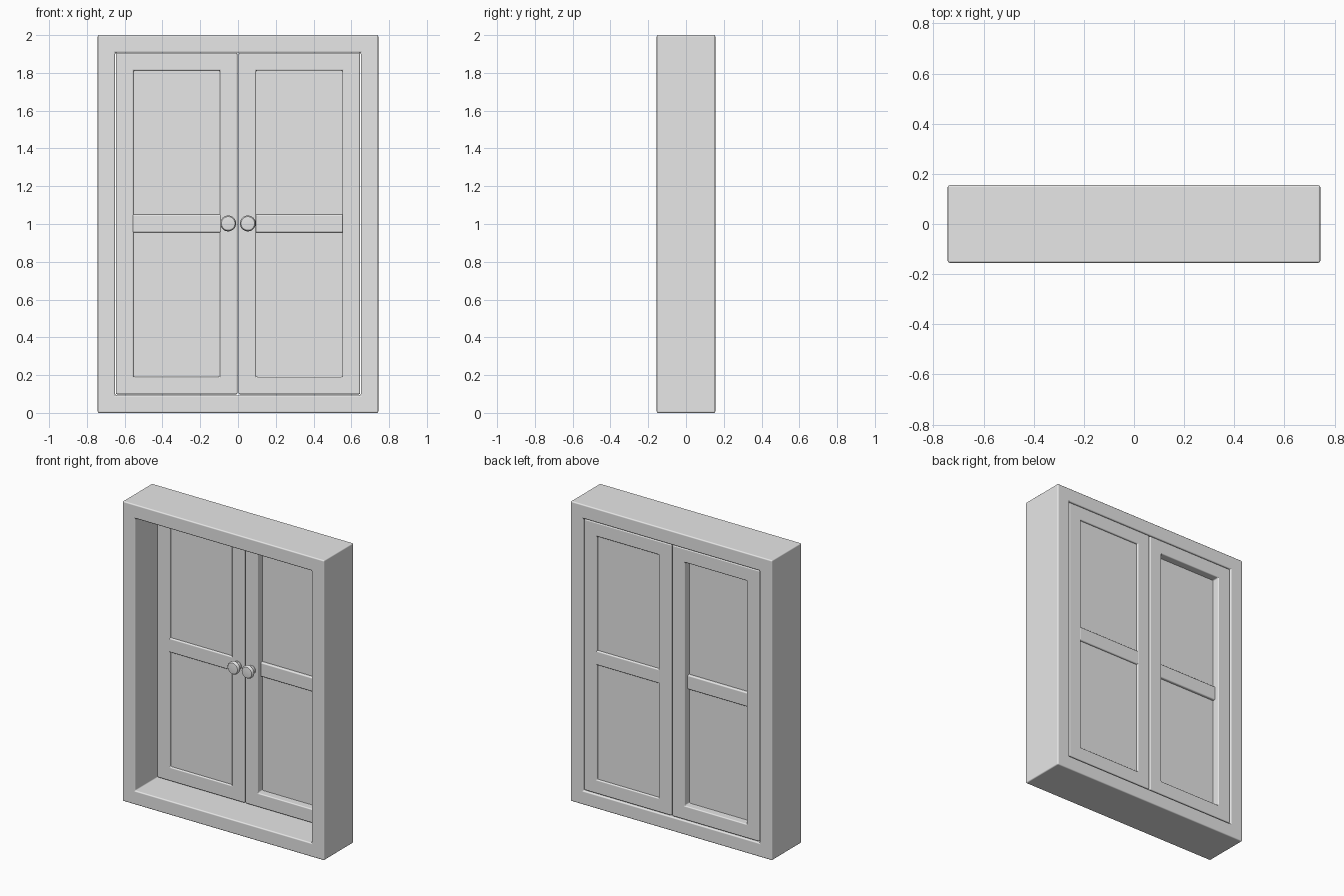
import bpy, bmesh, math
from mathutils import Matrix

cube = bpy.data.objects.get("Cube")
if cube:
    bpy.data.objects.remove(cube, do_unlink=True)

grey = bpy.data.materials.new("light grey")
grey.use_nodes = True
COLOUR = (0.8, 0.8, 0.8, 1)
grey.diffuse_color = COLOUR
grey.node_tree.nodes["Principled BSDF"].inputs["Base Color"].default_value = COLOUR


def finish(bm, name, bevel=0.0):
    """Turn a bmesh into a softly bevelled, smooth shaded object."""
    bmesh.ops.recalc_face_normals(bm, faces=bm.faces[:])
    mesh = bpy.data.meshes.new(name)
    bm.to_mesh(mesh)
    bm.free()
    mesh.materials.append(grey)
    obj = bpy.data.objects.new(name, mesh)
    bpy.context.collection.objects.link(obj)
    bpy.ops.object.select_all(action='DESELECT')
    obj.select_set(True)
    bpy.context.view_layer.objects.active = obj
    bpy.ops.object.shade_smooth_by_angle(angle=math.radians(40))
    if bevel:
        mod = obj.modifiers.new("soft edges", 'BEVEL')
        mod.width = bevel
        mod.segments = 3
        mod.limit_method = 'ANGLE'
        mod.harden_normals = True
    return obj


def box(name, x, y, z, bevel=0.0):
    """Box from (low, high) ranges on each axis."""
    bm = bmesh.new()
    bmesh.ops.create_cube(bm, size=1)
    for v in bm.verts:
        v.co = [r[0] if c < 0 else r[1] for c, r in zip(v.co, (x, y, z))]
    return finish(bm, name, bevel)


def border(name, x, y, z, width, bevel):
    """Mitred rectangular frame with an open centre."""
    bm = bmesh.new()
    loops = []
    for inset, depth in ((0, y[0]), (width, y[0]), (width, y[1]), (0, y[1])):
        x0, x1 = x[0] + inset, x[1] - inset
        z0, z1 = z[0] + inset, z[1] - inset
        loops.append([bm.verts.new((px, depth, pz))
                      for px, pz in ((x0, z0), (x1, z0), (x1, z1), (x0, z1))])
    for i in range(4):
        a, b = loops[i], loops[(i + 1) % 4]
        for j in range(4):
            k = (j + 1) % 4
            bm.faces.new((a[j], a[k], b[k], b[j]))
    return finish(bm, name, bevel)


def knob(name, x, y, z):
    """Turned knob: (radius, distance out from the door)."""
    profile = [(0, -.004), (.028, -.004), (.028, .006), (.02, .014), (.02, .024),
               (.036, .028), (.042, .034), (.042, .046), (.036, .054), (0, .058)]
    bm = bmesh.new()
    verts = [bm.verts.new((r, -d, 0)) for r, d in profile]
    edges = [bm.edges.new(pair) for pair in zip(verts, verts[1:])]
    bmesh.ops.spin(bm, geom=verts + edges, cent=(0, 0, 0), axis=(0, 1, 0),
                   angle=math.tau, steps=32)
    bmesh.ops.remove_doubles(bm, verts=bm.verts[:], dist=1e-5)
    bmesh.ops.transform(bm, matrix=Matrix.Translation((x, y, z)), verts=bm.verts[:])
    return finish(bm, name)


# Deep outer case
HALF_W, HALF_D, WIDTH = 0.743, 0.155, 0.093
border("outer_frame", (-HALF_W, HALF_W), (-HALF_D, HALF_D), (0, 2), WIDTH, 0.008)

# Two doors near the back; one is the other turned around, so its
# panel sits towards the opposite face
FRONT, BACK = 0.071, 0.151
for side, sign in (("left", 1), ("right", -1)):
    def across(a, b):
        return tuple(sorted((sign * a, sign * b)))

    def deep(a, b):
        # depths measured from the face with the deeper recess
        return (FRONT + a, FRONT + b) if sign > 0 else (BACK - b, BACK - a)

    border(side + "_door_frame", across(0.003, 0.646), (FRONT, BACK),
           (0.098, 1.905), WIDTH, 0.007)
    box(side + "_door_panel", across(0.085, 0.563), deep(0.05, 0.068), (0.18, 1.82))
    box(side + "_door_rail", across(0.088, 0.56), deep(0.032, 0.08),
        (0.955, 1.05), 0.008)
    knob(side + "_knob", sign * 0.052, FRONT, 1.003)
